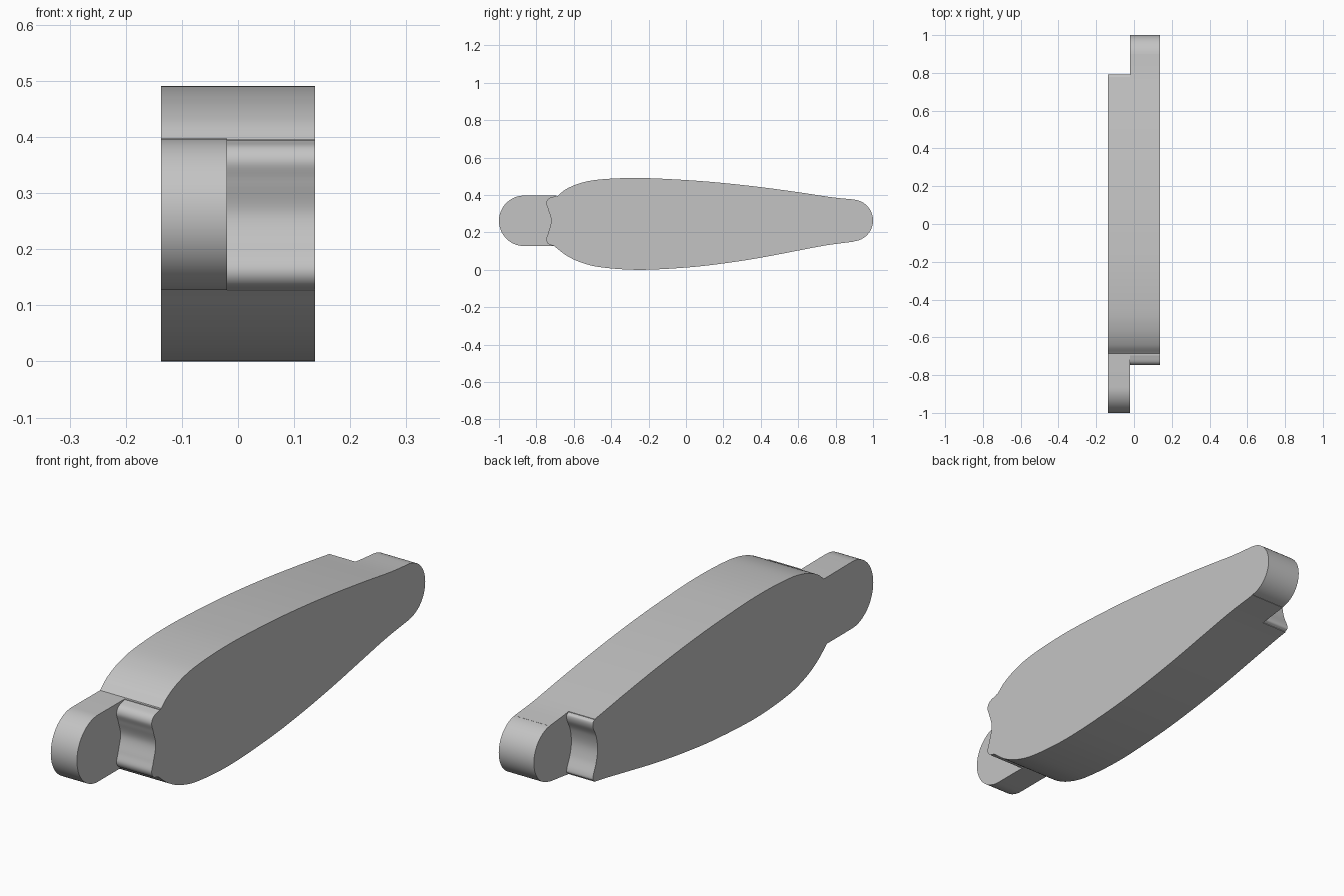
import bpy, bmesh, math
from mathutils import Vector

cube = bpy.data.objects.get("Cube")
if cube:
    bpy.data.objects.remove(cube)

LEFT, SPLIT, RIGHT = -0.137, -0.02, 0.137
MID = 0.262

grey = bpy.data.materials.new("plain_grey")
grey.use_nodes = True
grey.diffuse_color = (0.55, 0.55, 0.55, 1)
grey.node_tree.nodes["Principled BSDF"].inputs["Base Color"].default_value = grey.diffuse_color


def spline(points, steps=8):
    """Smooth curve through the points."""
    p = [Vector(q) for q in points]
    p = [2 * p[0] - p[1]] + p + [2 * p[-1] - p[-2]]
    out = []
    for a, b, c, d in zip(p, p[1:], p[2:], p[3:]):
        for i in range(steps):
            t = i / steps
            out.append(0.5 * (2 * b + (c - a) * t + (2 * a - 5 * b + 4 * c - d) * t * t
                              + (3 * b - a - 3 * c + d) * t ** 3))
    return out + [p[-2]]


def arc(y, z, r, start, end, steps=32):
    angles = [math.radians(start + (end - start) * i / steps) for i in range(steps + 1)]
    return [Vector((y + r * math.cos(a), z + r * math.sin(a))) for a in angles]


def slab(name, outline, x0, x1):
    """Extrude a (y, z) outline from x0 to x1."""
    bm = bmesh.new()
    face = bm.faces.new([bm.verts.new((x0, y, z)) for y, z in outline])
    grown = bmesh.ops.extrude_face_region(bm, geom=[face])["geom"]
    bmesh.ops.translate(bm, vec=(x1 - x0, 0, 0),
                        verts=[v for v in grown if isinstance(v, bmesh.types.BMVert)])
    bmesh.ops.recalc_face_normals(bm, faces=bm.faces)
    mesh = bpy.data.meshes.new(name)
    bm.to_mesh(mesh)
    bm.free()
    mesh.materials.append(grey)
    ob = bpy.data.objects.new(name, mesh)
    bpy.context.collection.objects.link(ob)
    return ob


# Link body: bulging blade with a round lug at each end
top = spline([(-0.685, 0.396), (-0.64, 0.432), (-0.56, 0.465), (-0.45, 0.484), (-0.25, 0.491),
              (0, 0.48), (0.2, 0.464), (0.4, 0.442), (0.6, 0.415), (0.78, 0.388), (0.9, 0.376)])
bottom = spline([(0.9, 0.151), (0.75, 0.131), (0.6, 0.103), (0.4, 0.065), (0.2, 0.034), (0, 0.012),
                 (-0.25, 0), (-0.45, 0.013), (-0.56, 0.039), (-0.64, 0.077), (-0.705, 0.127)])
front_lug = arc(-0.865, MID, 0.135, 270, 90)
back_lug = arc(0.888, 0.264, 0.112, 84, -84)
body = slab("link_body", top + back_lug + bottom + front_lug, LEFT, RIGHT)

# Hollow sockets with rounded lips, cut beside each lug
front_edge = spline([(-0.695, 0.394), (-0.733, 0.382), (-0.747, 0.357), (-0.736, 0.32),
                     (-0.721, MID), (-0.736, 0.2), (-0.747, 0.162), (-0.735, 0.138), (-0.706, 0.128)])
front_tool = [(-1.1, 0.6), (-0.695, 0.6)] + front_edge + [(-0.706, -0.1), (-1.1, -0.1)]
back_edge = spline([(0.778, 0.386), (0.79, 0.378), (0.788, 0.355), (0.769, 0.315), (0.76, MID),
                    (0.769, 0.21), (0.788, 0.165), (0.79, 0.147), (0.778, 0.138)])
back_tool = [(1.1, 0.6), (0.778, 0.6)] + back_edge + [(0.778, -0.1), (1.1, -0.1)]

bpy.ops.object.select_all(action='DESELECT')
bpy.context.view_layer.objects.active = body
body.select_set(True)
for name, outline, x0, x1 in (("front_socket_cutter", front_tool, SPLIT, RIGHT + 0.1),
                              ("back_socket_cutter", back_tool, LEFT - 0.1, SPLIT)):
    cutter = slab(name, outline, x0, x1)
    cutter.hide_render = True
    cut = body.modifiers.new(name, 'BOOLEAN')
    cut.operation = 'DIFFERENCE'
    cut.solver = 'EXACT'
    cut.object = cutter
    bpy.ops.object.modifier_apply(modifier=cut.name)
    bpy.data.objects.remove(cutter)

bpy.ops.object.shade_smooth_by_angle(angle=math.radians(30))
